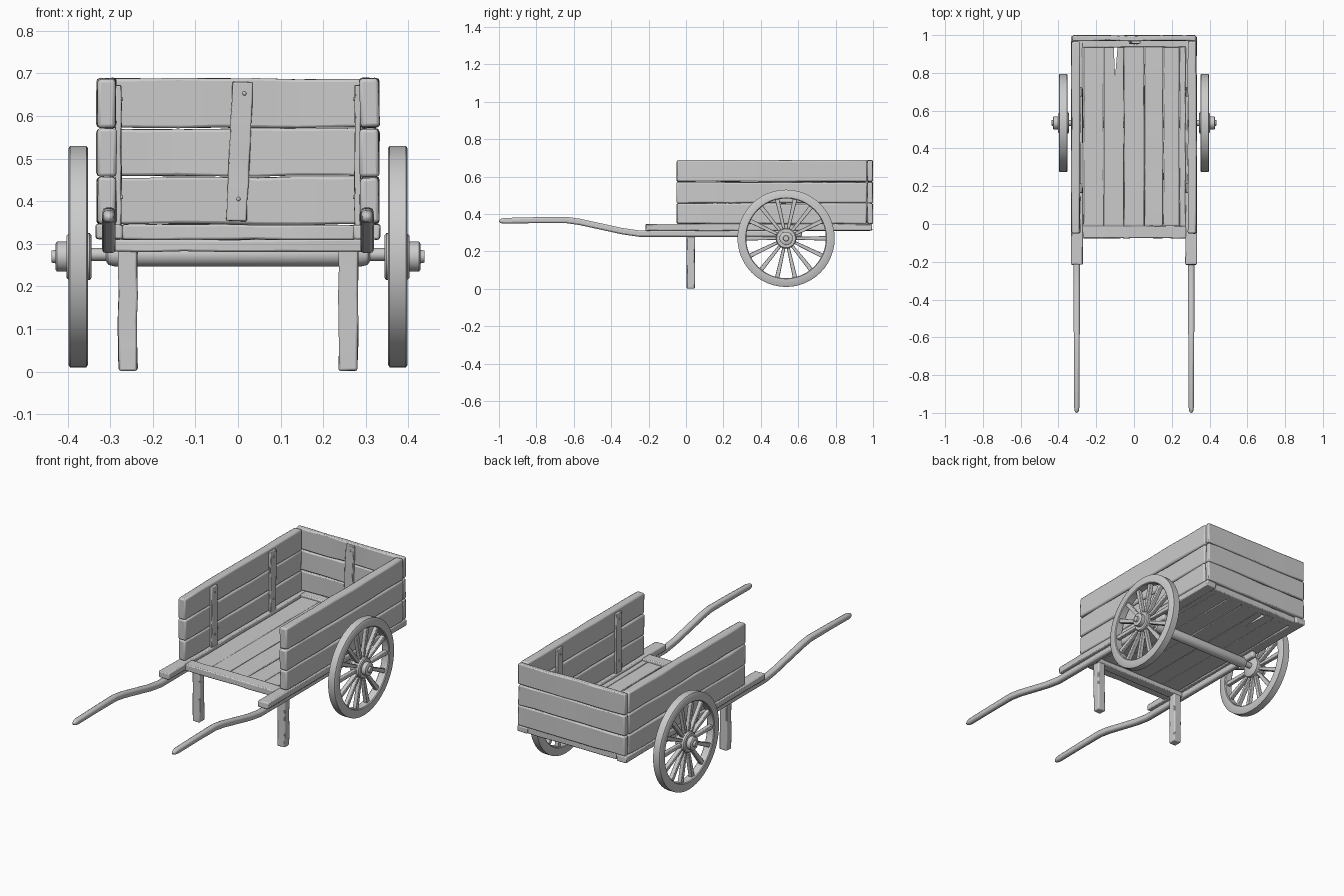
import bpy, bmesh, math, random
from mathutils import Vector, Matrix

random.seed(4)
if "Cube" in bpy.data.objects:
    bpy.data.objects.remove(bpy.data.objects["Cube"])

wood = bpy.data.materials.new("grey_wood")
wood.use_nodes = True
GREY = (0.6, 0.6, 0.6, 1)
wood.diffuse_color = GREY
wood.node_tree.nodes["Principled BSDF"].inputs["Base Color"].default_value = GREY


def finish(name, bm, bevel=0.0):
    """Turn a bmesh into a named, shaded object."""
    bmesh.ops.recalc_face_normals(bm, faces=bm.faces)
    mesh = bpy.data.meshes.new(name)
    bm.to_mesh(mesh)
    bm.free()
    mesh.materials.append(wood)
    ob = bpy.data.objects.new(name, mesh)
    bpy.context.collection.objects.link(ob)
    if bevel:
        mod = ob.modifiers.new("worn_edges", "BEVEL")
        mod.width, mod.segments, mod.limit_method = bevel, 2, "ANGLE"
    bpy.ops.object.select_all(action="DESELECT")
    ob.select_set(True)
    bpy.context.view_layer.objects.active = ob
    bpy.ops.object.shade_smooth_by_angle(angle=math.radians(40))
    return ob


def plank(name, x, y, z, wobble=0.002, bevel=0.005, cuts=6, tilt=0.0):
    """Box between the given ranges, slightly wavy along its longest side."""
    lo, hi = Vector((x[0], y[0], z[0])), Vector((x[1], y[1], z[1]))
    size, mid = hi - lo, (lo + hi) / 2
    axis = max(range(3), key=lambda i: size[i])
    bm = bmesh.new()
    bmesh.ops.create_cube(bm, size=1)
    bmesh.ops.scale(bm, vec=size, verts=bm.verts)
    along = [e for e in bm.edges
             if abs((e.verts[0].co - e.verts[1].co)[axis]) > size[axis] * 0.9]
    bmesh.ops.subdivide_edges(bm, edges=along, cuts=cuts)
    for v in bm.verts:
        for i in range(3):
            v.co[i] += random.uniform(-wobble, wobble)
    bmesh.ops.rotate(bm, verts=bm.verts, matrix=Matrix.Rotation(tilt, 3, "Y"))
    bmesh.ops.translate(bm, verts=bm.verts, vec=mid)
    return finish(name, bm, bevel)


def lathe(name, profile, centre, side, closed=False, steps=40):
    """Revolve (distance along x, radius) points about the axle line."""
    bm = bmesh.new()
    rings = []
    for k in range(steps):
        a = math.tau * k / steps
        rings.append([bm.verts.new((centre[0] + side * d, centre[1] + r * math.cos(a),
                                    centre[2] + r * math.sin(a))) for d, r in profile])
    n = len(profile)
    for k in range(steps):
        a, b = rings[k], rings[(k + 1) % steps]
        for i in range(n if closed else n - 1):
            j = (i + 1) % n
            bm.faces.new((a[i], a[j], b[j], b[i]))
    if not closed:
        bm.faces.new([r[0] for r in rings])
        bm.faces.new([r[-1] for r in rings])
    return finish(name, bm)


def sweep(name, path, x, bevel=0.009):
    """Squared shaft through (y, z, half width, half height) stations."""
    bm = bmesh.new()
    rings = [[bm.verts.new((x + sx * w, y, z + sz * h))
              for sx, sz in ((-1, -1), (1, -1), (1, 1), (-1, 1))] for y, z, w, h in path]
    for a, b in zip(rings, rings[1:]):
        for i in range(4):
            j = (i + 1) % 4
            bm.faces.new((a[i], a[j], b[j], b[i]))
    bm.faces.new(rings[0])
    bm.faces.new(rings[-1])
    return finish(name, bm, bevel)


def rivet(name, loc):
    bm = bmesh.new()
    bmesh.ops.create_uvsphere(bm, u_segments=10, v_segments=6, radius=0.005,
                              matrix=Matrix.Translation(loc))
    finish(name, bm)


# Floor boards, the second one split at the rear
edges = [-0.268, -0.16, -0.055, 0.055, 0.155, 0.24, 0.275]
for i, (a, b) in enumerate(zip(edges, edges[1:])):
    if i == 1:
        bm = bmesh.new()
        outline = [(a, -0.02), (b, -0.02), (b, 0.95), (-0.086, 0.95),
                   (-0.1, 0.78), (-0.108, 0.95), (a, 0.95)]
        face = bm.faces.new([bm.verts.new((x + (0.001 if x == a else 0), y, 0.31))
                             for x, y in outline])
        up = bmesh.ops.extrude_face_region(bm, geom=[face])["geom"]
        bmesh.ops.translate(bm, vec=(0, 0, 0.022),
                            verts=[v for v in up if isinstance(v, bmesh.types.BMVert)])
        finish("split_floor_board", bm)
    else:
        plank(f"floor_board_{i + 1}", (a + 0.001, b - 0.001), (-0.02, 0.95),
              (0.31, 0.332), 0.0015, 0.003)

# Cross bars
plank("front_bar", (-0.272, 0.274), (-0.075, -0.01), (0.31, 0.345))
plank("rear_bar", (-0.28, 0.28), (0.935, 0.985), (0.31, 0.345))
plank("leg_cross_beam", (-0.3, 0.3), (0.0, 0.05), (0.282, 0.31))

# Wall courses
courses = [(0.347, 0.456), (0.459, 0.57), (0.573, 0.688)]
for i, z in enumerate(courses):
    plank(f"rear_wall_board_{i + 1}", (-0.325, 0.325), (0.97, 0.998), z, 0.0025, 0.006)

for side, word in ((-1, "right"), (1, "left")):
    def span(a, b):
        return sorted((side * a, side * b))

    # Side wall with inner battens on a long rail
    for i, z in enumerate(courses):
        plank(f"{word}_wall_board_{i + 1}", span(0.286, 0.331), (-0.05, 0.968), z, 0.0025, 0.008)
    for i, y in enumerate((0.19, 0.7)):
        plank(f"{word}_batten_{i + 1}", span(0.274, 0.288), (y - 0.025, y + 0.025),
              (0.335, 0.672), 0.0015, 0.003)
        for z in (0.41, 0.64):
            rivet(f"{word}_batten_rivet", (side * 0.274, y, z))
    plank(f"{word}_rail", span(0.272, 0.333), (-0.215, 0.995), (0.311, 0.345))

    # Curved pulling shaft
    sweep(f"{word}_shaft",
          [(-1.0, 0.362, 0.009, 0.010), (-0.97, 0.364, 0.014, 0.015),
           (-0.8, 0.367, 0.014, 0.016), (-0.64, 0.368, 0.015, 0.017),
           (-0.57, 0.358, 0.016, 0.017), (-0.34, 0.308, 0.016, 0.017),
           (-0.25, 0.295, 0.016, 0.017), (0.62, 0.295, 0.016, 0.017)], side * 0.303)

    # Leg
    plank(f"{word}_leg", span(0.236, 0.281), (0.004, 0.047), (0.002, 0.3), 0.002, 0.005, 4)

    # Wheel: rim, tapered spokes, stepped hub
    centre = Vector((side * 0.375, 0.535, 0.27))
    lathe(f"{word}_wheel_rim",
          [(-0.023, 0.217), (-0.023, 0.254), (-0.019, 0.260), (0.019, 0.260),
           (0.023, 0.254), (0.023, 0.217), (0.019, 0.213), (-0.019, 0.213)],
          centre, side, closed=True, steps=48)
    lathe(f"{word}_wheel_hub",
          [(-0.031, 0.05), (-0.027, 0.055), (0.022, 0.055), (0.027, 0.05), (0.027, 0.035),
           (0.05, 0.035), (0.053, 0.031), (0.053, 0.016), (0.063, 0.014)], centre, side)
    spokes = 14
    bm = bmesh.new()
    for k in range(spokes):
        turn = Matrix.Translation(centre) @ Matrix.Rotation(math.tau * (k + 0.5) / spokes, 4, "X")
        made = bmesh.ops.create_cube(bm, size=1)["verts"]
        for v in made:
            outer = v.co.z > 0
            v.co = turn @ Vector((v.co.x * 0.022, v.co.y * (0.024 if outer else 0.016),
                                  0.22 if outer else 0.045))
    finish(f"{word}_wheel_spokes", bm, 0.003)

# Axle: thick beam narrowing to the wheels
lathe("axle", [(-0.36, 0.015), (-0.31, 0.015), (-0.305, 0.024), (-0.29, 0.028),
               (0.29, 0.028), (0.305, 0.024), (0.31, 0.015), (0.36, 0.015)],
      (0, 0.535, 0.275), 1, steps=24)

# Leaning rear batten with rivets
plank("rear_batten", (-0.02, 0.028), (0.955, 0.972), (0.353, 0.68), 0.0015, 0.003, 6, 0.045)
for x, z in ((0.015, 0.653), (0.001, 0.405)):
    rivet("rear_batten_rivet", (x, 0.955, z))
